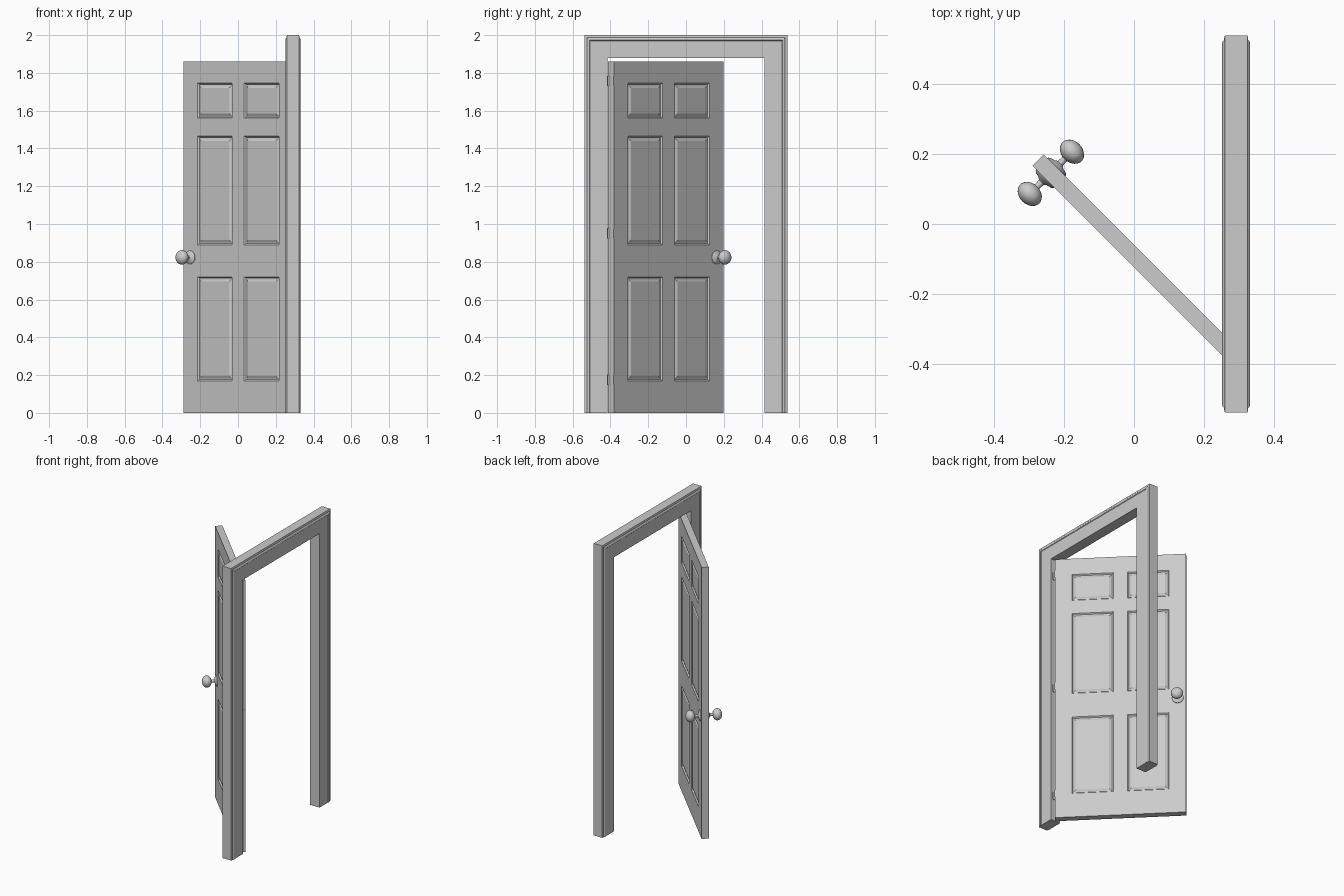
import bpy, bmesh, math
from mathutils import Matrix, Vector

if "Cube" in bpy.data.objects:
    bpy.data.objects.remove(bpy.data.objects["Cube"])

W, T, H = 0.82, 0.045, 1.86            # door width, thickness, height
DOOR = Matrix.Translation((0.307, -0.398, 0)) @ Matrix.Rotation(math.radians(135), 4, 'Z')


def finish(name, bm, matrix=Matrix(), smooth=None):
    bmesh.ops.recalc_face_normals(bm, faces=bm.faces[:])
    me = bpy.data.meshes.new(name)
    bm.to_mesh(me)
    bm.free()
    ob = bpy.data.objects.new(name, me)
    bpy.context.collection.objects.link(ob)
    ob.matrix_world = matrix
    if smooth:
        bpy.ops.object.select_all(action='DESELECT')
        ob.select_set(True)
        bpy.context.view_layer.objects.active = ob
        bpy.ops.object.shade_smooth_by_angle(angle=math.radians(smooth))
    return ob


# Door frame: moulded section swept up, across and down with mitred corners
half = [(0, 0.032), (0.008, 0.034), (0.013, 0.034), (0.017, 0.038), (0.022, 0.040),
        (0.027, 0.040), (0.030, 0.037), (0.1225, 0.037)]
section = [(d, x) for d, x in half] + [(d, -x) for d, x in reversed(half)]
bm = bmesh.new()
stations = [(-1, 0), (-1, 1), (1, 1), (1, 0)]
rings = [[bm.verts.new((0.291 + x, side * (0.5375 - d), top * (2 - d))) for d, x in section]
         for side, top in stations]
n = len(section)
for a, b in zip(rings, rings[1:]):
    for i in range(n):
        j = (i + 1) % n
        bm.faces.new((a[i], a[j], b[j], b[i]))
bm.faces.new(rings[0])
bm.faces.new(rings[-1])
finish("door_frame", bm)

# Door leaf: slab cut into a grid, with six raised panels on each face
ss = [0, 0.105, 0.365, 0.455, 0.715, W]
zs = [0, 0.17, 0.72, 0.89, 1.465, 1.56, 1.746, H]
bm = bmesh.new()
grid = [[bm.verts.new((s, -T / 2, z)) for z in zs] for s in ss]
for i in range(len(ss) - 1):
    for j in range(len(zs) - 1):
        bm.faces.new((grid[i][j], grid[i + 1][j], grid[i + 1][j + 1], grid[i][j + 1]))
ext = bmesh.ops.extrude_face_region(bm, geom=bm.faces[:], use_keep_orig=True)
bmesh.ops.translate(bm, vec=(0, T, 0),
                    verts=[v for v in ext['geom'] if isinstance(v, bmesh.types.BMVert)])
bmesh.ops.recalc_face_normals(bm, faces=bm.faces[:])
bm.normal_update()


def is_panel(f):
    c = f.calc_center_median()
    in_s = any(ss[i] < c.x < ss[i + 1] for i in (1, 3))
    in_z = any(zs[j] < c.z < zs[j + 1] for j in (1, 3, 5))
    return abs(f.normal.y) > 0.9 and in_s and in_z


panels = [f for f in bm.faces if is_panel(f)]
for thick, depth in ((0.010, -0.008), (0.008, 0.0), (0.018, 0.006)):
    bmesh.ops.inset_individual(bm, faces=panels, thickness=thick, depth=depth)
finish("door_leaf", bm, DOOR)

# Knobs: turned profile (radius, distance from door middle) with rose, neck and flattened ball
profile = [(0, 0.018), (0.036, 0.018), (0.036, 0.025), (0.030, 0.030), (0.017, 0.033),
           (0.010, 0.038), (0.009, 0.052)]
profile += [(0.0385 * math.sin(a), 0.085 - 0.030 * math.cos(a))
            for a in [math.radians(15 + 16.5 * k) for k in range(11)]]
profile[-1] = (0, 0.115)
for name, side in (("front_knob", 1), ("back_knob", -1)):
    bm = bmesh.new()
    vs = [bm.verts.new((r, 0, h)) for r, h in profile]
    es = [bm.edges.new(p) for p in zip(vs, vs[1:])]
    bmesh.ops.spin(bm, geom=vs + es, cent=(0, 0, 0), axis=(0, 0, 1),
                   angle=2 * math.pi, steps=20)
    bmesh.ops.remove_doubles(bm, verts=bm.verts[:], dist=1e-5)
    place = Matrix.Translation((0.769, 0, 0.823)) @ Matrix.Rotation(-side * math.pi / 2, 4, 'X')
    finish(name, bm, DOOR @ place, smooth=40)

# Hinges: pin between door and jamb with a leaf on each
for k, z in enumerate((0.175, 0.95, 1.757)):
    bm = bmesh.new()
    pin = Matrix.Translation((0.291, -0.409, z))
    bmesh.ops.create_cone(bm, cap_ends=True, segments=12, radius1=0.006, radius2=0.006,
                          depth=0.055, matrix=pin)
    jamb = Matrix.Translation((0.303, -0.414, z)) @ Matrix.Diagonal((0.026, 0.004, 0.048, 1))
    leaf = DOOR @ Matrix.Translation((0, -0.009, z)) @ Matrix.Diagonal((0.004, 0.026, 0.048, 1))
    for m in (jamb, leaf):
        bmesh.ops.create_cube(bm, size=1, matrix=m)
    finish(f"hinge_{k + 1}", bm, smooth=40)
